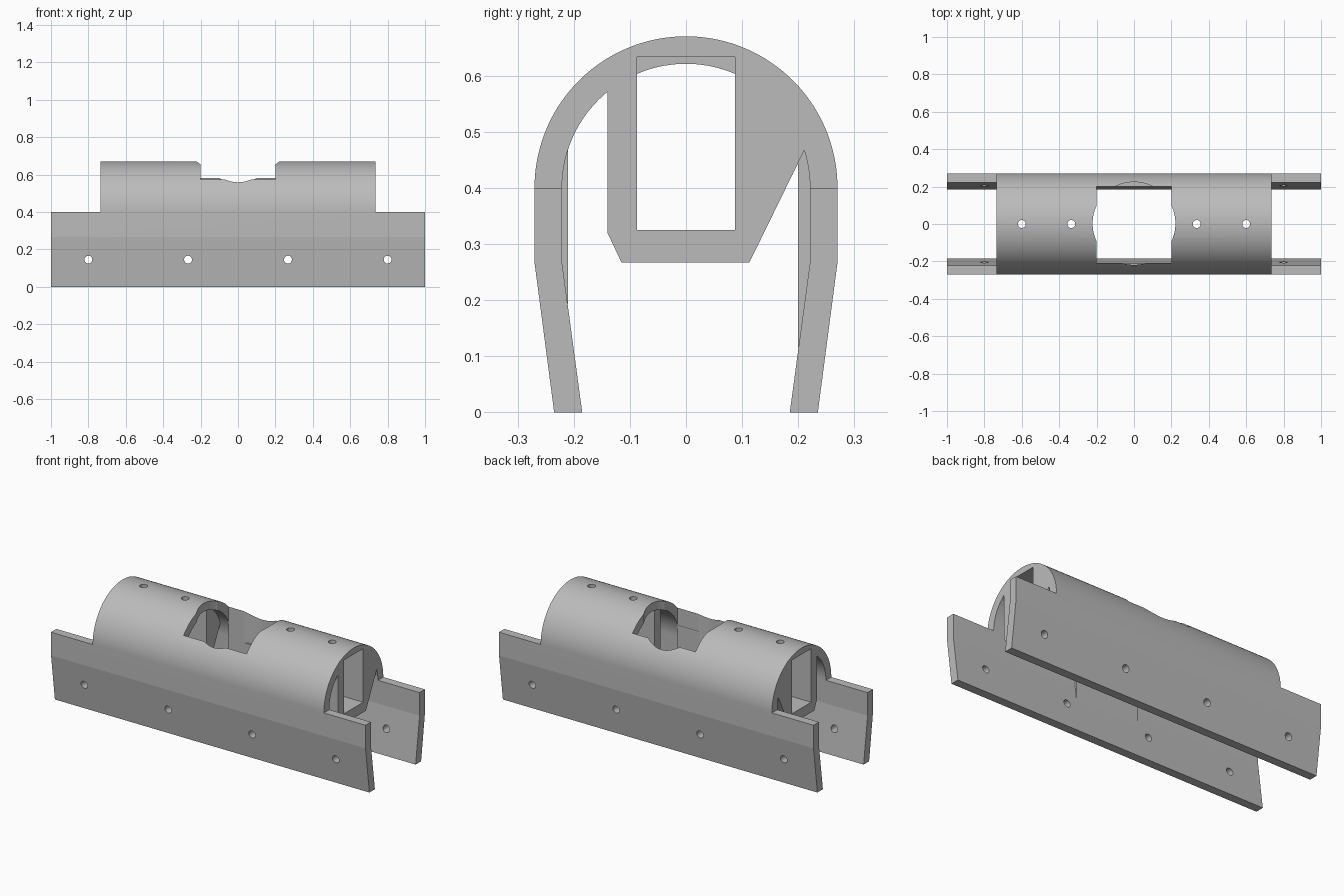
import bpy, bmesh
from math import sin, cos, pi, radians

cube = bpy.data.objects.get("Cube")
if cube:
    bpy.data.objects.remove(cube)

grey = bpy.data.materials.new("plain_grey")
grey.use_nodes = True
COLOUR = (0.5, 0.5, 0.5, 1)
grey.diffuse_color = COLOUR
grey.node_tree.nodes["Principled BSDF"].inputs["Base Color"].default_value = COLOUR

AXIS_Z = 0.4            # height of the barrel centre line
R_OUT, R_IN = 0.27, 0.221
BODY = 0.735            # half length of the barrel


def arc(radius, start, end, steps):
    """Points (y, z) around the barrel centre line, angles in degrees."""
    angles = [radians(start + (end - start) * i / steps) for i in range(steps + 1)]
    return [(radius * cos(a), AXIS_Z + radius * sin(a)) for a in angles]


def prism(name, profile, x0, x1):
    """Extrude a (y, z) profile along x."""
    bm = bmesh.new()
    face = bm.faces.new([bm.verts.new((x0, y, z)) for y, z in profile])
    extruded = bmesh.ops.extrude_face_region(bm, geom=[face])["geom"]
    moved = [v for v in extruded if isinstance(v, bmesh.types.BMVert)]
    bmesh.ops.translate(bm, vec=(x1 - x0, 0, 0), verts=moved)
    bmesh.ops.recalc_face_normals(bm, faces=bm.faces)
    mesh = bpy.data.meshes.new(name)
    bm.to_mesh(mesh)
    bm.free()
    mesh.materials.append(grey)
    obj = bpy.data.objects.new(name, mesh)
    bpy.context.collection.objects.link(obj)
    return obj


def box(name, x0, x1, y0, y1, z0, z1):
    return prism(name, [(y0, z0), (y1, z0), (y1, z1), (y0, z1)], x0, x1)


def rod(name, radius, depth, location, rotation=(0, 0, 0), sides=24):
    bpy.ops.mesh.primitive_cylinder_add(vertices=sides, radius=radius, depth=depth,
                                        location=location, rotation=rotation)
    obj = bpy.context.object
    obj.name = name
    obj.data.materials.append(grey)
    return obj


def combine(target, tool, operation):
    """Apply an exact boolean and discard the tool."""
    tool.hide_render = True
    mod = target.modifiers.new(operation.lower(), "BOOLEAN")
    mod.operation, mod.solver, mod.object = operation, "EXACT", tool
    bpy.context.view_layer.objects.active = target
    bpy.ops.object.modifier_apply(modifier=mod.name)
    bpy.data.objects.remove(tool)


# Arched shell with tapering side plates
outer = [(0.235, 0), (0.27, 0.267)] + arc(R_OUT, 0, 180, 72) + [(-0.27, 0.267), (-0.235, 0)]
inner = [(-0.185, 0), (-R_IN, 0.267)] + arc(R_IN, 180, 0, 72) + [(R_IN, 0.267), (0.185, 0)]
shell = prism("arched_shell", outer + inner, -1, 1)

# Step the arch back so only the plates reach the full length
for side in (-1, 1):
    x0, x1 = sorted((side * BODY, side * 1.1))
    combine(shell, box("end_cutter", x0, x1, -0.5, 0.5, AXIS_Z, 1), "DIFFERENCE")

# Core blocks, each with a rectangular tunnel
core = ([(-0.115, 0.267), (0.113, 0.267), (0.21, 0.465), (0.222, 0.49)]
        + arc(0.25, 30, 130, 20)
        + [(-0.18, 0.573), (-0.14, 0.573), (-0.14, 0.32)])
for side in (-1, 1):
    x0, x1 = sorted((side * 0.26, side * BODY))
    combine(shell, prism("core_block", core, x0, x1), "UNION")
    x0, x1 = sorted((side * 0.26, side * 0.8))
    combine(shell, box("tunnel_cutter", x0, x1, -0.087, 0.087, 0.325, 0.633), "DIFFERENCE")

# Flat pads inside the walls beside the window
back_pad = [(0.2, 0.116), (0.23, 0.15), (0.245, 0.27), (0.245, 0.45), (0.2, 0.55)]
front_pad = [(-0.21, 0.193), (-0.235, 0.22), (-0.245, 0.27), (-0.245, 0.45), (-0.21, 0.54)]
for name, profile in (("back_pad", back_pad), ("front_pad", front_pad)):
    combine(shell, prism(name, profile, -0.2, 0.2), "UNION")

# Window in the top: a square opening widened by a round one
combine(shell, box("window_cutter", -0.2, 0.2, -0.208, 0.2, 0.42, 1), "DIFFERENCE")
combine(shell, rod("round_cutter", 0.2215, 0.6, (0, 0.003, 0.7), sides=96), "DIFFERENCE")

# Screw holes through the top and the side plates
for side in (-1, 1):
    for x in (0.335, 0.6):
        combine(shell, rod("top_hole", 0.021, 0.7, (side * x, 0, 0.5)), "DIFFERENCE")
    for x in (0.267, 0.8):
        combine(shell, rod("plate_hole", 0.021, 0.8, (side * x, 0, 0.145), (pi / 2, 0, 0)),
                "DIFFERENCE")

bpy.ops.object.select_all(action="DESELECT")
shell.select_set(True)
bpy.context.view_layer.objects.active = shell
bpy.ops.object.shade_smooth_by_angle(angle=radians(6))
